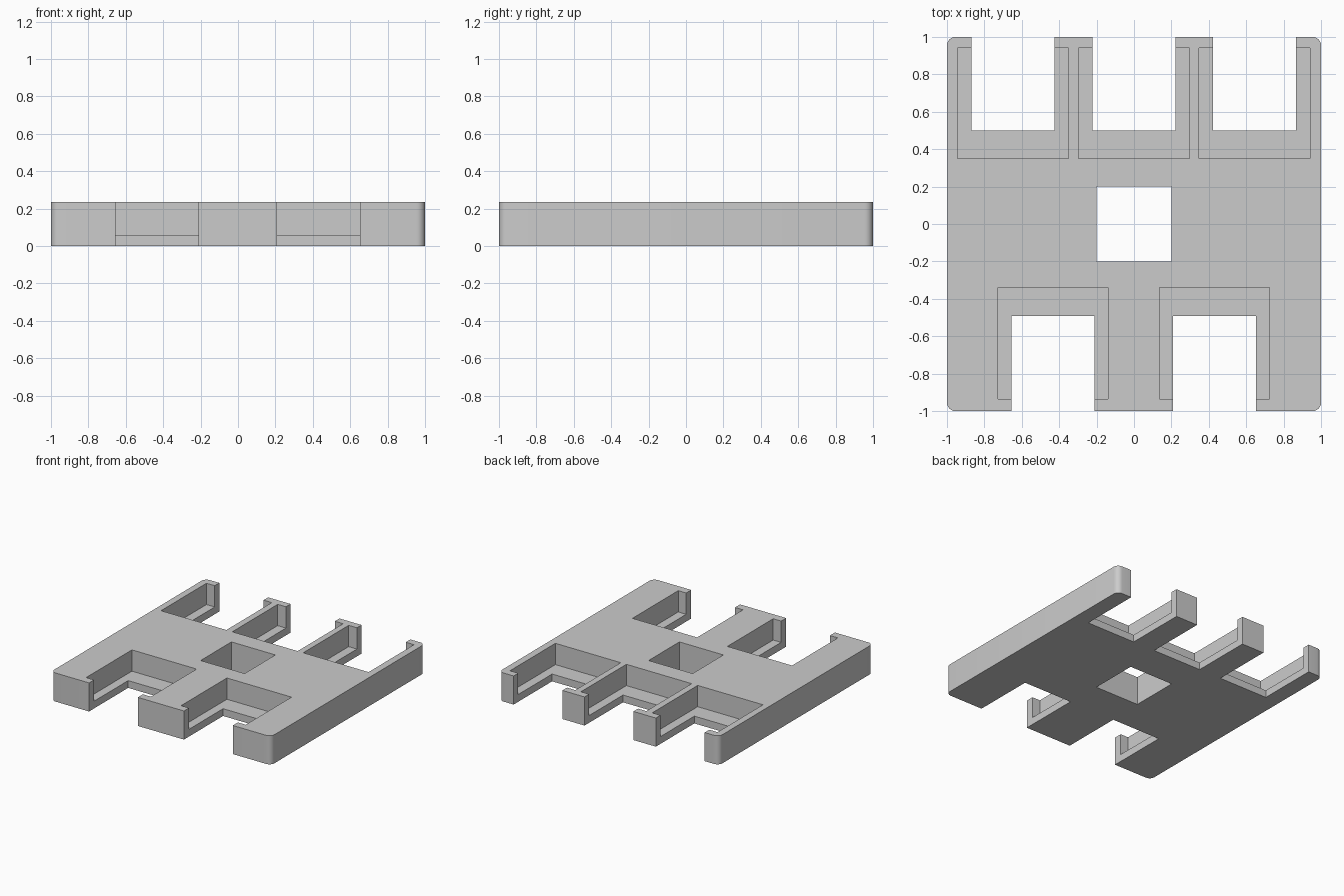
import bpy
import bmesh

HEIGHT = 0.235
FLOOR = 0.06
CORNER = 0.045

if "Cube" in bpy.data.objects:
    bpy.data.objects.remove(bpy.data.objects["Cube"], do_unlink=True)

grey = bpy.data.materials.new("plain grey")
grey.use_nodes = True
colour = (0.6, 0.6, 0.6, 1)
grey.diffuse_color = colour
grey.node_tree.nodes["Principled BSDF"].inputs["Base Color"].default_value = colour


def add_box(bm, x0, x1, y0, y1, z0, z1):
    """Add an axis-aligned box and return its vertices."""
    verts = bmesh.ops.create_cube(bm, size=1)["verts"]
    for v in verts:
        v.co.x = x1 if v.co.x > 0 else x0
        v.co.y = y1 if v.co.y > 0 else y0
        v.co.z = z1 if v.co.z > 0 else z0
    return verts


def make_object(name, bm):
    mesh = bpy.data.meshes.new(name)
    bm.to_mesh(mesh)
    bm.free()
    obj = bpy.data.objects.new(name, mesh)
    bpy.context.collection.objects.link(obj)
    mesh.materials.append(grey)
    return obj


# Slab with rounded upright corners
bm = bmesh.new()
add_box(bm, -1, 1, -1, 1, 0, HEIGHT)
upright = [e for e in bm.edges if abs(e.verts[0].co.z - e.verts[1].co.z) > 0.1]
bmesh.ops.bevel(bm, geom=upright, offset=CORNER, segments=6, profile=0.5,
                affect='EDGES')
plate = make_object("slotted_plate", bm)

# Open slots, each with a shallower pocket around it
pockets, slots = bmesh.new(), bmesh.new()
for centre in (-0.648, 0, 0.645):
    add_box(pockets, centre - 0.297, centre + 0.297, 0.35, 0.94, FLOOR, 1)
    add_box(slots, centre - 0.222, centre + 0.222, 0.5, 1.2, -1, 1.1)
for centre in (-0.432, 0.431):
    add_box(pockets, centre - 0.294, centre + 0.294, -0.935, -0.34, FLOOR, 1)
    add_box(slots, centre - 0.222, centre + 0.222, -1.2, -0.492, -1, 1.1)

# Square hole through the middle
add_box(slots, -0.2, 0.2, -0.2, 0.2, -1, 1.1)

# Cut the slab
bpy.ops.object.select_all(action='DESELECT')
bpy.context.view_layer.objects.active = plate
plate.select_set(True)
for name, bm in (("pocket_cutter", pockets), ("slot_cutter", slots)):
    cutter = make_object(name, bm)
    cutter.hide_render = True
    cut = plate.modifiers.new(name, 'BOOLEAN')
    cut.operation = 'DIFFERENCE'
    cut.solver = 'EXACT'
    cut.object = cutter
    bpy.ops.object.modifier_apply(modifier=cut.name)
    bpy.data.objects.remove(cutter, do_unlink=True)

bpy.ops.object.shade_smooth_by_angle()
